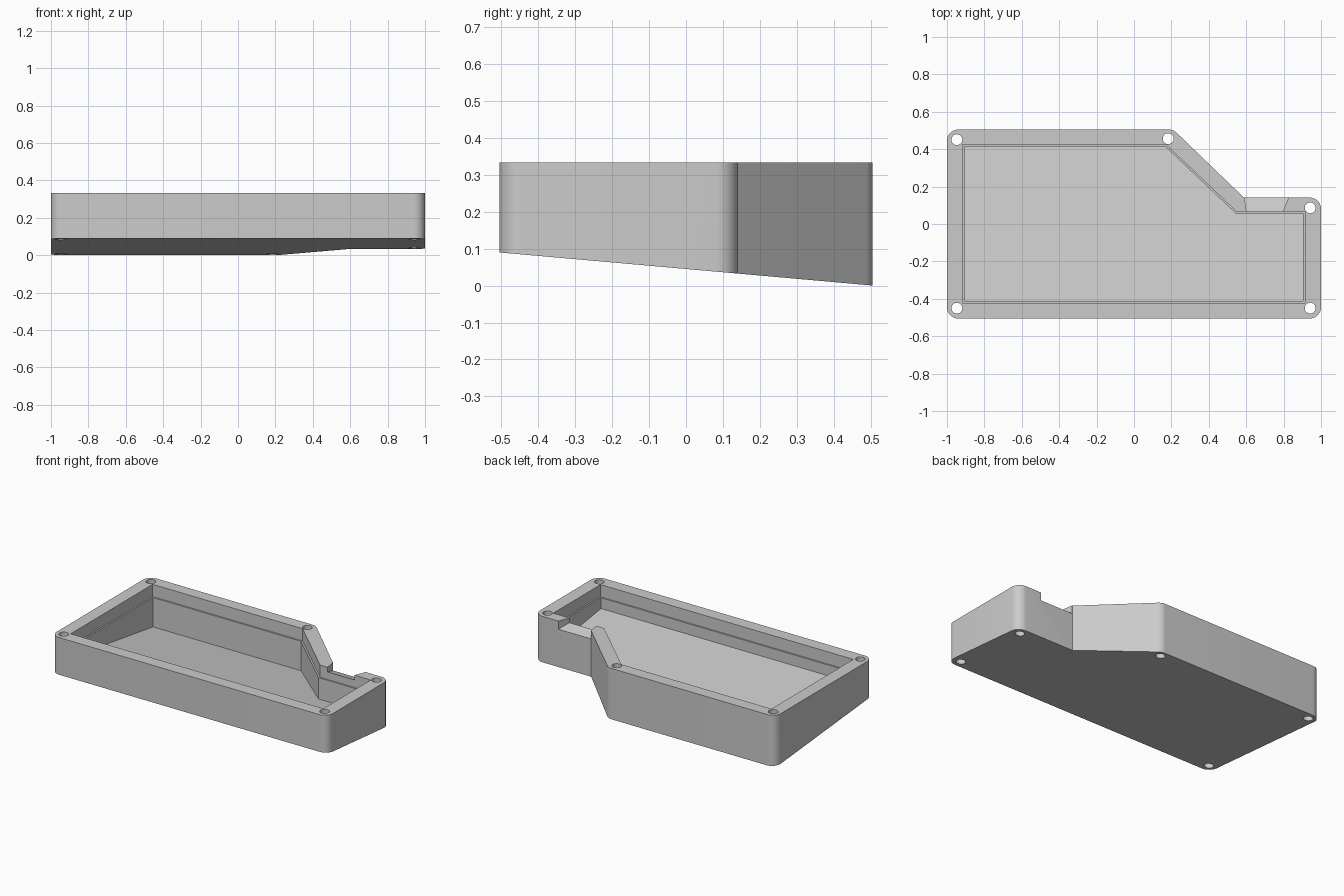
import bpy, bmesh, math
from mathutils import Vector

cube = bpy.data.objects.get("Cube")
if cube:
    bpy.data.objects.remove(cube, do_unlink=True)

TOP = 0.333
grey = bpy.data.materials.new("plain grey")
grey.use_nodes = True
COLOUR = (0.6, 0.6, 0.6, 1)
grey.diffuse_color = COLOUR
grey.node_tree.nodes["Principled BSDF"].inputs["Base Color"].default_value = COLOUR


def rounded(points, radius, sharp=(), steps=10):
    """Outline with an arc at every corner whose index is not in sharp."""
    pts = [Vector(p) for p in points]
    out = []
    for i, p in enumerate(pts):
        if i in sharp:
            out.append(p)
            continue
        u = (pts[i - 1] - p).normalized()
        v = (pts[(i + 1) % len(pts)] - p).normalized()
        half = u.angle(v) / 2
        centre = p + (u + v).normalized() * radius / math.sin(half)
        reach = radius / math.tan(half)
        a, b = p + u * reach - centre, p + v * reach - centre
        turn = math.pi - 2 * half
        for k in range(steps + 1):
            t = k / steps
            arc = (a * math.sin((1 - t) * turn) + b * math.sin(t * turn)) / math.sin(turn)
            out.append(centre + arc)
    return out


def prism(name, outline, floor, top):
    """Upright prism whose underside follows floor(y)."""
    bm = bmesh.new()
    low = [bm.verts.new((x, y, floor(y))) for x, y in outline]
    high = [bm.verts.new((x, y, top)) for x, y in outline]
    bm.faces.new(low)
    bm.faces.new(high)
    for i in range(len(low)):
        bm.faces.new((low[i - 1], low[i], high[i], high[i - 1]))
    bmesh.ops.recalc_face_normals(bm, faces=bm.faces)
    mesh = bpy.data.meshes.new(name)
    bm.to_mesh(mesh)
    bm.free()
    mesh.materials.append(grey)
    obj = bpy.data.objects.new(name, mesh)
    bpy.context.collection.objects.link(obj)
    return obj


def cut(target, cutter):
    cutter.hide_render = True
    mod = target.modifiers.new("cut", 'BOOLEAN')
    mod.operation = 'DIFFERENCE'
    mod.solver = 'EXACT'
    mod.object = cutter
    bpy.context.view_layer.objects.active = target
    bpy.ops.object.modifier_apply(modifier=mod.name)
    bpy.data.objects.remove(cutter, do_unlink=True)


# Outer shell with a sloping underside
shell = rounded([(-1, -0.505), (1, -0.505), (1, 0.141), (0.588, 0.141),
                 (0.21, 0.505), (-1, 0.505)], 0.06, sharp=(3,))
case = prism("case_body", shell, lambda y: 0.0448 * (1 - y / 0.505), TOP)

# Upper recess, then the slightly smaller pocket with a steeper floor below its ledge
recess = [(-0.916, -0.422), (0.914, -0.422), (0.914, 0.067),
          (0.547, 0.067), (0.17, 0.425), (-0.916, 0.425)]
pocket = [(-0.906, -0.412), (0.904, -0.412), (0.904, 0.057),
          (0.543, 0.057), (0.166, 0.415), (-0.906, 0.415)]
cut(case, prism("recess_cutter", recess, lambda y: TOP - 0.08, 0.5))
cut(case, prism("pocket_cutter", pocket, lambda y: 0.122 - 0.147 * y, 0.45))

# Cable notch in the short back wall, sloping outwards
notch = [(0.603, 0.06), (0.794, 0.06), (0.833, 0.16), (0.587, 0.16)]
cut(case, prism("notch_cutter", notch, lambda y: TOP - 0.031 - 0.3 * (y - 0.067), 0.4))

# Screw holes through the corners
for cx, cy in [(-0.947, -0.45), (0.942, -0.45), (0.942, 0.086), (0.183, 0.456), (-0.947, 0.451)]:
    ring = [(cx + 0.029 * math.cos(a), cy + 0.029 * math.sin(a))
            for a in (math.tau * k / 32 for k in range(32))]
    cut(case, prism("hole_cutter", ring, lambda y: -0.1, 0.5))

bpy.ops.object.select_all(action='DESELECT')
case.select_set(True)
bpy.context.view_layer.objects.active = case
bpy.ops.object.shade_smooth_by_angle(angle=math.radians(30))
